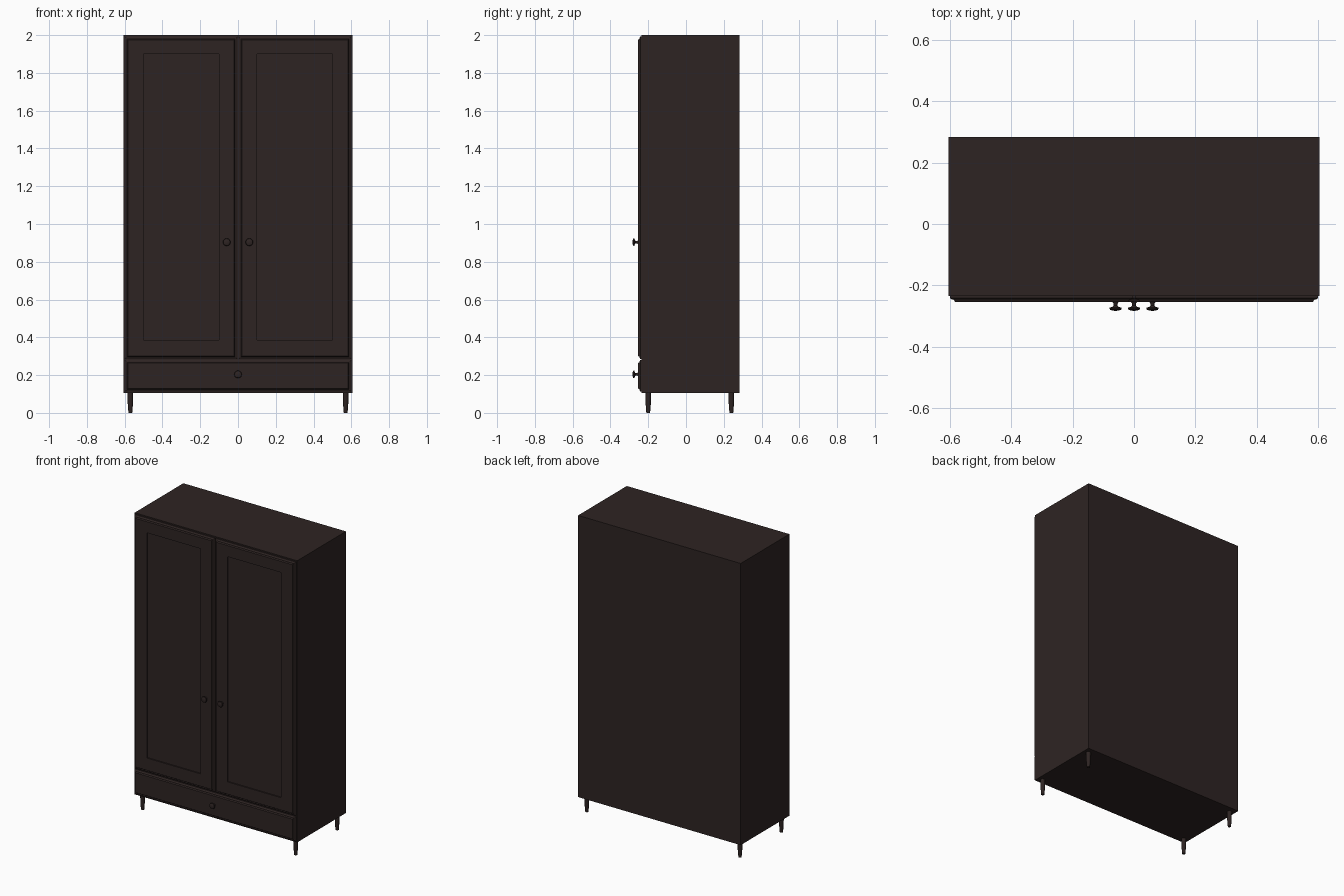
import bpy, bmesh, math
from mathutils import Matrix

if "Cube" in bpy.data.objects:
    bpy.data.objects.remove(bpy.data.objects["Cube"])

wood = bpy.data.materials.new("dark brown wood")
wood.diffuse_color = (0.027, 0.0175, 0.0165, 1)
wood.use_nodes = True
wood.node_tree.nodes["Principled BSDF"].inputs["Base Color"].default_value = wood.diffuse_color


def finish(name, bm, smooth=False):
    bmesh.ops.recalc_face_normals(bm, faces=bm.faces)
    me = bpy.data.meshes.new(name)
    bm.to_mesh(me)
    bm.free()
    me.materials.append(wood)
    ob = bpy.data.objects.new(name, me)
    bpy.context.collection.objects.link(ob)
    if smooth:
        bpy.ops.object.select_all(action='DESELECT')
        ob.select_set(True)
        bpy.context.view_layer.objects.active = ob
        bpy.ops.object.shade_smooth_by_angle(angle=math.radians(35))
    return ob


def skin(bm, rings):
    """Bridge a list of equal-length vertex rings and cap both ends."""
    n = len(rings[0])
    for a, b in zip(rings, rings[1:]):
        for i in range(n):
            bm.faces.new((a[i], a[(i + 1) % n], b[(i + 1) % n], b[i]))
    bm.faces.new(rings[0])
    bm.faces.new(rings[-1])


def box(name, x0, x1, y0, y1, z0, z1):
    bm = bmesh.new()
    bmesh.ops.create_cube(bm, size=1)
    bm.transform(Matrix.Translation(((x0 + x1) / 2, (y0 + y1) / 2, (z0 + z1) / 2))
                 @ Matrix.Diagonal((x1 - x0, y1 - y0, z1 - z0, 1)))
    return finish(name, bm)


def front_panel(name, x0, x1, z0, z1, recess=None):
    """Front with a stepped, bevelled rim and an optional recessed field."""
    rects = [(d, y) for d, y in ((0, -0.23), (0, -0.242), (0.008, -0.247),
                                 (0.012, -0.247), (0.017, -0.255))]
    rects = [(x0 + d, x1 - d, z0 + d, z1 - d, y) for d, y in rects]
    if recess:
        rects += [(*recess, -0.255), (*recess, -0.247)]
    bm = bmesh.new()
    skin(bm, [[bm.verts.new((x, y, z)) for x, z in ((a, c), (b, c), (b, d), (a, d))]
              for a, b, c, d, y in rects])
    return finish(name, bm)


def lathe(name, profile, matrix, sides):
    """Turned part: profile is (radius, height) along local z."""
    bm = bmesh.new()
    skin(bm, [[bm.verts.new((r * math.cos(2 * math.pi * i / sides),
                             r * math.sin(2 * math.pi * i / sides), h))
               for i in range(sides)] for r, h in profile])
    bm.transform(matrix)
    return finish(name, bm, True)


# Cabinet body and thin back board
box("cabinet_body", -0.605, 0.605, -0.235, 0.279, 0.105, 2.0)
box("back_board", -0.605, 0.605, 0.279, 0.283, 0.105, 2.0)

# Doors with recessed fields
front_panel("right_door", 0.003, 0.600, 0.285, 1.992, (0.10, 0.50, 0.385, 1.90))
front_panel("left_door", -0.600, -0.003, 0.285, 1.992, (-0.50, -0.10, 0.385, 1.90))

# Bottom drawer
front_panel("drawer_front", -0.600, 0.600, 0.113, 0.280)

# Mushroom knobs
knob = [(0.010, 0), (0.007, 0.004), (0.006, 0.012), (0.010, 0.016), (0.019, 0.018),
        (0.020, 0.021), (0.018, 0.025), (0.011, 0.0275), (0.004, 0.0285)]
for name, x, z in (("left_door_knob", -0.06, 0.904), ("right_door_knob", 0.06, 0.904),
                   ("drawer_knob", 0, 0.204)):
    lathe(name, knob, Matrix.Translation((x, -0.2545, z)) @ Matrix.Rotation(math.pi / 2, 4, 'X'), 24)

# Tapered legs
for sx, side in ((-1, "left"), (1, "right")):
    for y, end in ((-0.20, "front"), (0.24, "back")):
        lathe(f"{end}_{side}_leg", [(0.010, 0), (0.014, 0.05), (0.015, 0.11)],
              Matrix.Translation((sx * 0.57, y, 0)), 20)
